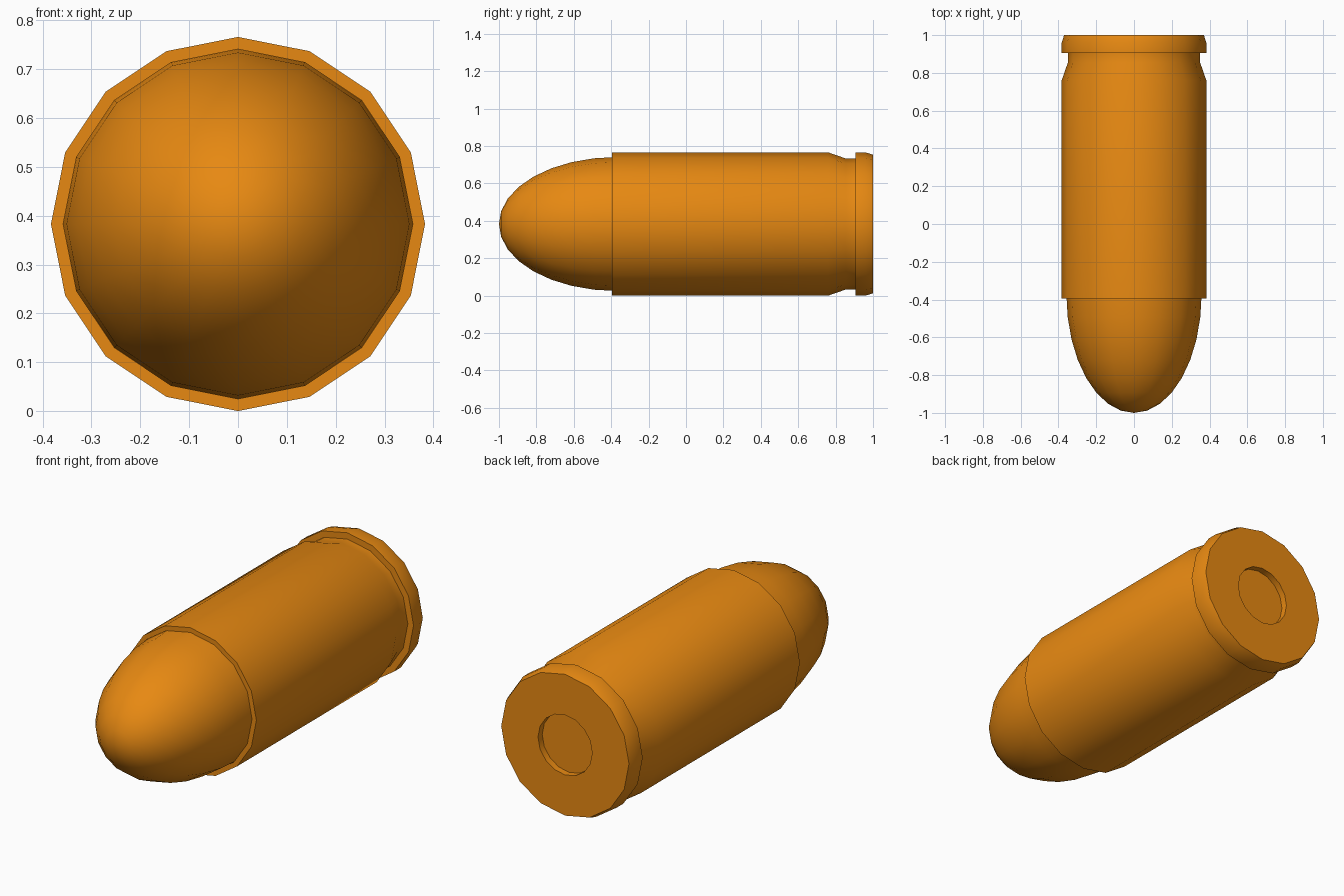
import bpy, bmesh
from math import sin, cos, pi, radians

if "Cube" in bpy.data.objects:
    bpy.data.objects.remove(bpy.data.objects["Cube"])

SIDES = 16
AXIS_Z = 0.383

brass = bpy.data.materials.new("orange_metal")
brass.diffuse_color = (0.8, 0.25, 0.006, 1)
brass.use_nodes = True
brass.node_tree.nodes["Principled BSDF"].inputs["Base Color"].default_value = brass.diffuse_color


def lathe(name, profile):
    """Revolve (y, radius) points around the long axis; radius 0 makes a pole."""
    bm = bmesh.new()
    rings = []
    for y, r in profile:
        n = SIDES if r > 0 else 1
        rings.append([bm.verts.new((r * sin(2 * pi * i / SIDES), y,
                                    AXIS_Z + r * cos(2 * pi * i / SIDES)))
                      for i in range(n)])
    for a, b in zip(rings, rings[1:]):
        for i in range(SIDES):
            j = (i + 1) % SIDES
            if len(a) == 1:
                bm.faces.new((a[0], b[j], b[i]))
            elif len(b) == 1:
                bm.faces.new((a[i], a[j], b[0]))
            else:
                bm.faces.new((a[i], a[j], b[j], b[i]))
    bmesh.ops.recalc_face_normals(bm, faces=bm.faces)
    mesh = bpy.data.meshes.new(name)
    bm.to_mesh(mesh)
    bm.free()
    obj = bpy.data.objects.new(name, mesh)
    bpy.context.collection.objects.link(obj)
    mesh.materials.append(brass)
    bpy.ops.object.select_all(action='DESELECT')
    obj.select_set(True)
    bpy.context.view_layer.objects.active = obj
    bpy.ops.object.shade_smooth_by_angle(angle=radians(30))
    return obj


# rounded tip: half an ellipsoid, its rear edge tucked into the case mouth
steps = 8
tip = [(-0.37 - 0.63 * cos(pi / 2 * k / steps), 0.358 * sin(pi / 2 * k / steps))
       for k in range(steps + 1)]
lathe("rounded_tip", tip)

# case: mouth lip, straight wall, groove, chamfered rim, recessed base centre
lathe("case", [
    (-0.37, 0.358), (-0.395, 0.358), (-0.395, 0.383),
    (0.76, 0.383), (0.855, 0.35), (0.905, 0.35),
    (0.905, 0.383), (0.96, 0.383), (1.0, 0.37),
    (1.0, 0.157), (0.965, 0.157), (0.965, 0),
])
